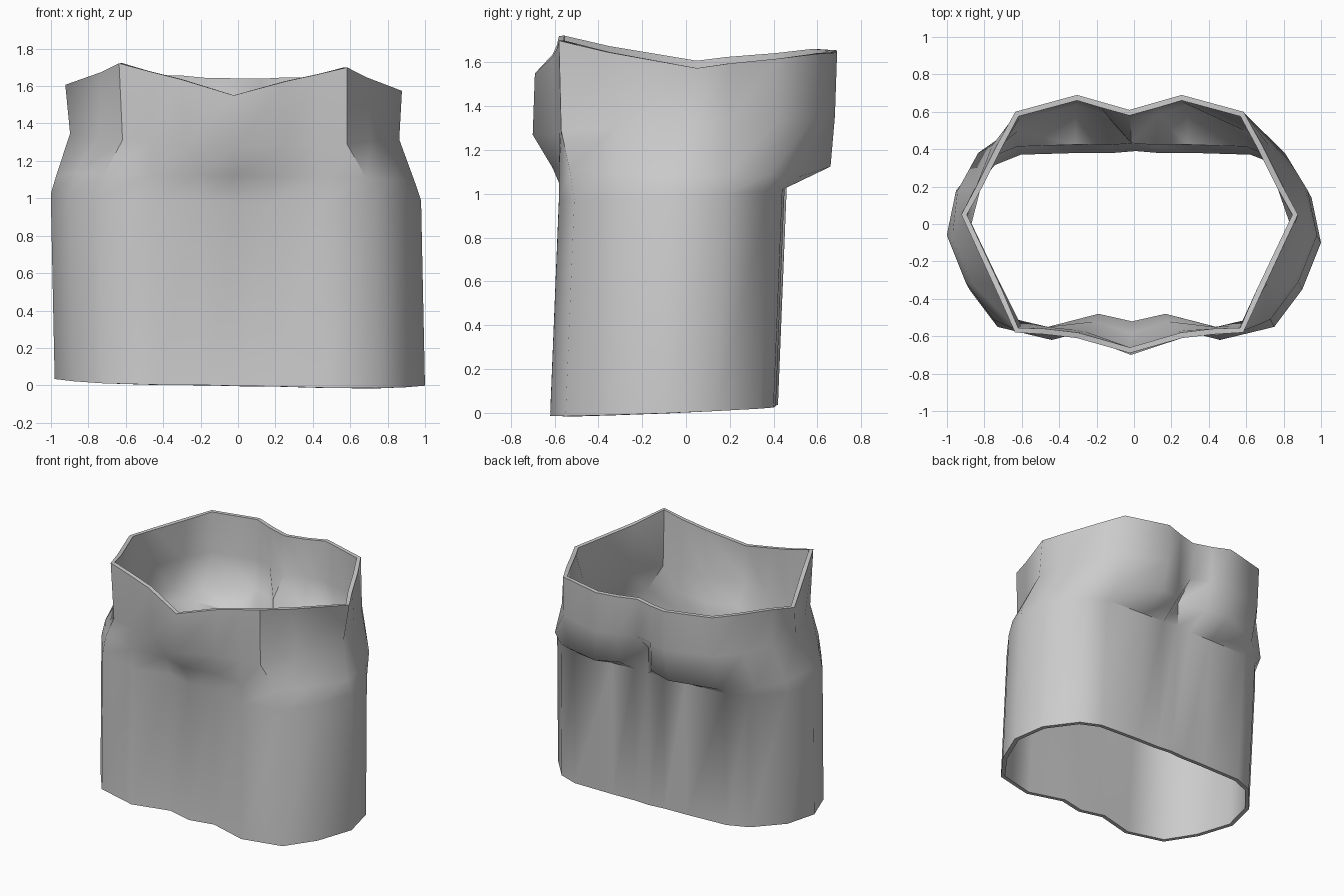
import bpy
import bmesh
from mathutils import Vector

cube = bpy.data.objects.get("Cube")
if cube:
    bpy.data.objects.remove(cube, do_unlink=True)

# Half outlines run from front centre round the side to back centre, in hundredths
HEM = [(0, -59), (18, -55), (45, -62), (74, -55), (89, -35), (99, -10),
       (94, 14), (77, 34), (62, 40), (30, 41), (12, 41), (0, 42)]
HIP = [(0, -61, 112), (20, -55, 112), (45, -58, 112), (70, -53, 112),
       (85, -32, 112), (96, -8, 110), (93, 18, 110), (82, 38, 110),
       (62, 52, 109), (30, 66, 113), (13, 61, 114), (0, 46, 122)]
WAIST = [(0, -70, 127), (26, -60, 128), (45, -58, 129), (60, -57, 130),
         (73, -32, 132), (88, 0, 133), (83, 20, 134), (74, 42, 135),
         (61, 59, 136), (28, 68, 136), (14, 64, 136), (0, 60, 136)]
RIM = [(0, -69, 155), (28, -61, 163), (45, -59, 167), (61, -58, 171),
       (71, -36, 166), (90, 5, 159), (82, 20, 161), (71, 42, 163),
       (61, 60, 165), (28, 69, 165), (14, 65, 164), (0, 61, 164)]


def hem_line():
    """The hem rises slightly towards the back."""
    return [(x, y, 2 + 4 * y / 100) for x, y in HEM]


def thigh_line():
    """The skirt keeps the hem's outline up to the thigh, leaning back a little."""
    return [(x, y + 4, 101 + y / 20) for x, y in HEM]


def full_ring(half):
    """Mirror a half outline into a closed ring and add the slight sideways lean."""
    mirrored = [(-x, y, z) for x, y, z in reversed(half[1:-1])]
    ring = []
    for x, y, z in half + mirrored:
        p = Vector((x, y, z)) / 100
        p.x += 0.01 - 0.021 * p.z
        p.z -= 0.018 * p.x
        ring.append(p)
    return ring


# Loft the cloth through the rings from hem to rim
bm = bmesh.new()
rings = [[bm.verts.new(p) for p in full_ring(half)]
         for half in (hem_line(), thigh_line(), HIP, WAIST, RIM)]
for low, high in zip(rings, rings[1:]):
    count = len(low)
    for i in range(count):
        j = (i + 1) % count
        bm.faces.new((low[i], low[j], high[j], high[i]))
bmesh.ops.recalc_face_normals(bm, faces=bm.faces)

mesh = bpy.data.meshes.new("skirt")
bm.to_mesh(mesh)
bm.free()
skirt = bpy.data.objects.new("skirt", mesh)
bpy.context.collection.objects.link(skirt)

# Plain grey cloth
cloth = bpy.data.materials.new("grey_cloth")
cloth.use_nodes = True
grey = (0.6, 0.6, 0.6, 1.0)
cloth.diffuse_color = grey
cloth.node_tree.nodes["Principled BSDF"].inputs["Base Color"].default_value = grey
mesh.materials.append(cloth)

# Give the cloth its thickness on the inside, then smooth all but the hard edges
thickness = skirt.modifiers.new("cloth_thickness", "SOLIDIFY")
thickness.thickness = 0.03
thickness.offset = -1
bpy.ops.object.select_all(action="DESELECT")
skirt.select_set(True)
bpy.context.view_layer.objects.active = skirt
bpy.ops.object.modifier_apply(modifier=thickness.name)
bpy.ops.object.shade_smooth_by_angle(angle=0.95)
